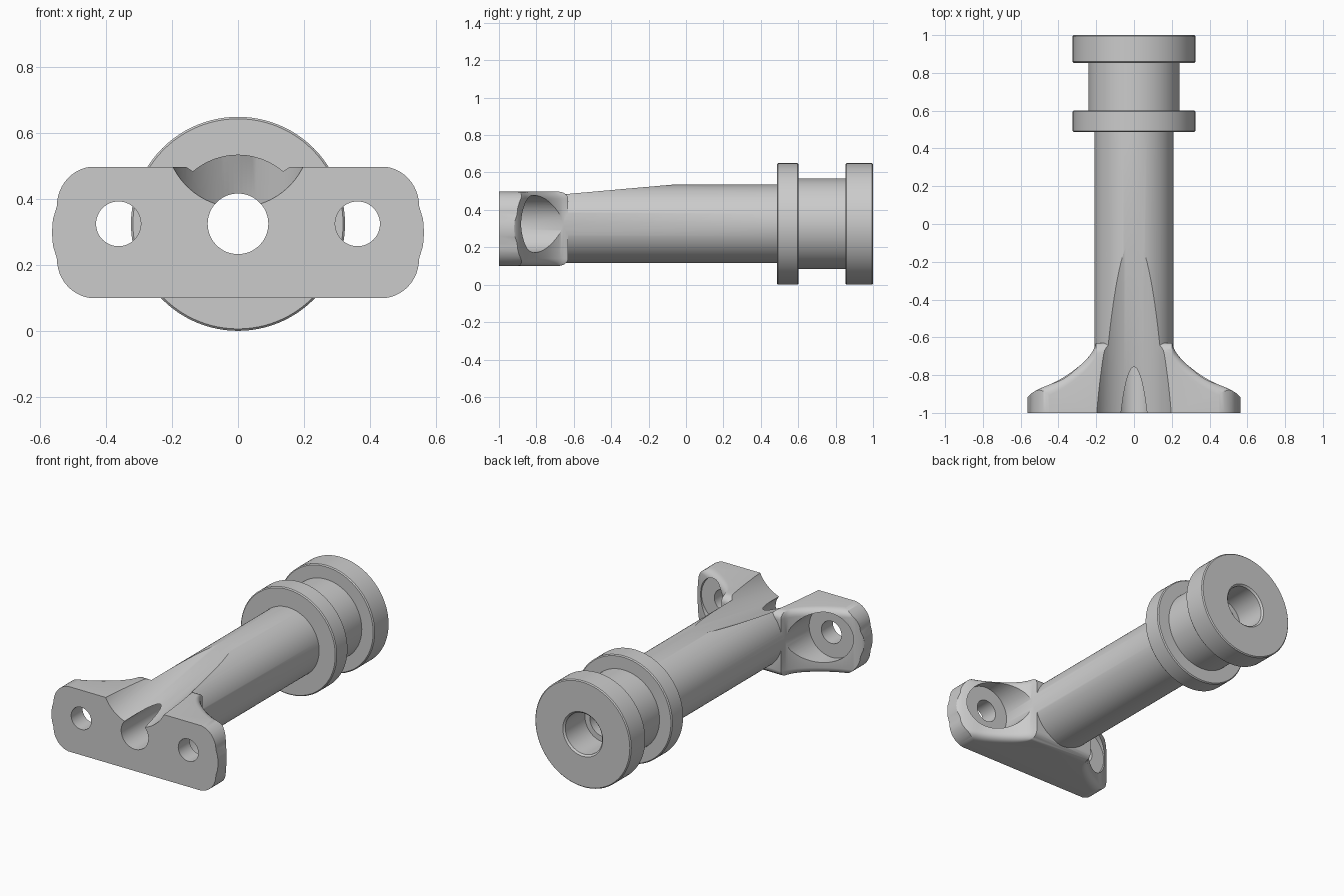
import bpy, bmesh, math
from mathutils import Vector

AXIS_Z = 0.325
FRONT = -1.0

cube = bpy.data.objects.get("Cube")
if cube:
    bpy.data.objects.remove(cube, do_unlink=True)

metal = bpy.data.materials.new("plain_grey")
metal.use_nodes = True
GREY = (0.6, 0.6, 0.6, 1)
metal.diffuse_color = GREY
metal.node_tree.nodes["Principled BSDF"].inputs["Base Color"].default_value = GREY


def loft(name, rings):
    """Closed solid through a stack of equal-sized point rings."""
    bm = bmesh.new()
    rings = [[bm.verts.new(p) for p in ring] for ring in rings]
    count = len(rings[0])
    for a, b in zip(rings, rings[1:]):
        for i in range(count):
            j = (i + 1) % count
            bm.faces.new((a[i], a[j], b[j], b[i]))
    bm.faces.new(rings[0])
    bm.faces.new(rings[-1])
    bmesh.ops.recalc_face_normals(bm, faces=bm.faces)
    mesh = bpy.data.meshes.new(name)
    bm.to_mesh(mesh)
    bm.free()
    mesh.materials.append(metal)
    obj = bpy.data.objects.new(name, mesh)
    bpy.context.collection.objects.link(obj)
    return obj


def lathe(name, profile, x=0.0, z=AXIS_Z, sides=96):
    """Solid of revolution along y from (radius, y) pairs."""
    angles = [math.tau * i / sides for i in range(sides)]
    return loft(name, [[(x + r * math.cos(a), y, z + r * math.sin(a)) for a in angles]
                       for r, y in profile])


def combine(target, other, operation):
    """Apply a boolean and discard the helper."""
    mod = target.modifiers.new("cut", 'BOOLEAN')
    mod.operation = operation
    mod.solver = 'EXACT'
    mod.object = other
    other.hide_render = True
    bpy.context.view_layer.update()
    graph = bpy.context.evaluated_depsgraph_get()
    mesh = bpy.data.meshes.new_from_object(target.evaluated_get(graph))
    target.modifiers.clear()
    target.data = mesh
    bpy.data.objects.remove(other, do_unlink=True)


def smooth_curve(pts, steps=4):
    """Catmull-Rom curve through the plan points."""
    pts = [Vector(p) for p in pts]
    ext = [2 * pts[0] - pts[1]] + pts + [2 * pts[-1] - pts[-2]]
    out = []
    for a, b, c, d in zip(ext, ext[1:], ext[2:], ext[3:]):
        for k in range(steps):
            t = k / steps
            out.append(0.5 * (2 * b + (c - a) * t + (2 * a - 5 * b + 4 * c - d) * t ** 2
                              + (3 * b - a - 3 * c + d) * t ** 3))
    return out + [pts[-1]]


def collar(y0, y1, r=0.325, c=0.006):
    return [(r - c, y0), (r, y0 + c), (r, y1 - c), (r - c, y1)]


# Tube with two collars and a neck between them
body = lathe("flanged_tube", [(0.21, -0.95), (0.21, 0.486)] + collar(0.486, 0.602)
             + [(0.242, 0.602), (0.242, 0.853)] + collar(0.853, 1.0))

# Mounting flange: stacked plan outlines, the rear rim rounding over at top and bottom
rear = smooth_curve([(0.575, -0.94), (0.553, -0.905), (0.50, -0.872), (0.42, -0.838),
                     (0.34, -0.79), (0.265, -0.73), (0.22, -0.675), (0.202, -0.63)])


def plan(z, shift):
    half = [(0.575, FRONT - 0.2)] + [(p.x, p.y - shift) for p in rear]
    return [(x, y, z) for x, y in half] + [(-x, y, z) for x, y in reversed(half)]


LOW, HIGH, ROUND = 0.1, 0.498, 0.04
steps = [math.pi / 2 * i / 5 for i in range(6)]
rim = [(ROUND * (1 - math.sin(a)), 0.055 * (1 - math.cos(a))) for a in reversed(steps)]
flange = loft("flange", [plan(LOW + dz, s) for dz, s in rim]
              + [plan(HIGH - dz, s) for dz, s in reversed(rim)])

# Rounded front outline with slightly bowed ends
corner = [(0.435 + 0.115 * math.cos(a), 0.08 + 0.12 * math.sin(a))
          for a in [math.pi / 2 * i / 12 for i in range(13)]]
quarter = [(0.565, 0.0), (0.562, 0.04)] + corner
upper = quarter + [(-x, z) for x, z in reversed(quarter)]
outline = upper + [(x, -z) for x, z in reversed(upper[1:-1])]
envelope = loft("flange_outline", [[(x, y, 0.299 + z) for x, z in outline]
                                   for y in (FRONT, FRONT + 0.6)])
combine(flange, envelope, 'INTERSECT')
combine(body, flange, 'UNION')

# Central bore with a wider socket at the rear
combine(body, lathe("bore", [(0.092, -1.2), (0.092, 0.8), (0.125, 0.8),
                             (0.125, 0.99), (0.145, 1.01)]), 'DIFFERENCE')

# Screw holes and round seats on both sides
for s in (1, -1):
    combine(body, lathe("seat", [(0.153, -0.89), (0.153, -0.3)], s * 0.365), 'DIFFERENCE')
    combine(body, lathe("screw_hole", [(0.068, -1.2), (0.068, -0.6)], s * 0.363, sides=48), 'DIFFERENCE')

# Sloping round groove along the top
groove = lathe("groove", [(0.22, -0.5), (0.22, 1.1)], 0, 0)
SLOPE = 0.172
for v in groove.data.vertices:
    v.co.z += 0.375 + 0.22 + SLOPE * v.co.y
    v.co.y += FRONT
combine(body, groove, 'DIFFERENCE')

bpy.ops.object.select_all(action='DESELECT')
body.select_set(True)
bpy.context.view_layer.objects.active = body
bpy.ops.object.shade_smooth_by_angle(angle=math.radians(30))
